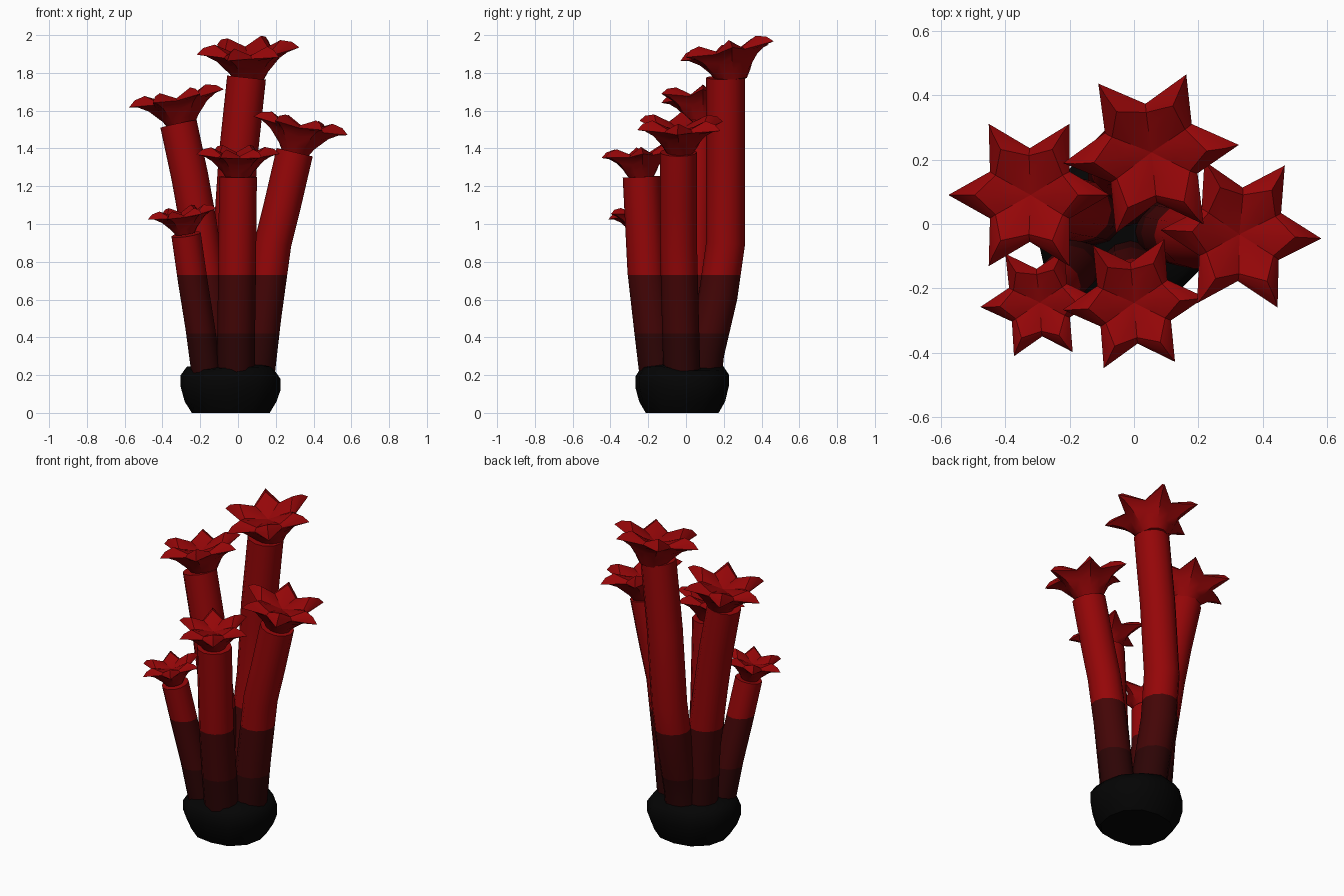
import bpy, bmesh, math, random
from mathutils import Vector

if "Cube" in bpy.data.objects:
    bpy.data.objects.remove(bpy.data.objects["Cube"])

random.seed(4)


def material(name, rgb):
    m = bpy.data.materials.new(name)
    m.diffuse_color = (*rgb, 1)
    m.use_nodes = True
    m.node_tree.nodes["Principled BSDF"].inputs["Base Color"].default_value = m.diffuse_color
    return m


RED = material("red", (0.30, 0.0018, 0.0024))
DARK = material("dark red", (0.057, 0.0015, 0.0018))
DEEP = material("deep red", (0.026, 0.0013, 0.0015))
BLACK = material("black", (0.0012, 0.0012, 0.0012))


def finish(bm, name, mats, angle=40):
    bmesh.ops.recalc_face_normals(bm, faces=bm.faces)
    me = bpy.data.meshes.new(name)
    bm.to_mesh(me)
    bm.free()
    ob = bpy.data.objects.new(name, me)
    bpy.context.collection.objects.link(ob)
    for m in mats:
        me.materials.append(m)
    bpy.ops.object.select_all(action='DESELECT')
    ob.select_set(True)
    bpy.context.view_layer.objects.active = ob
    bpy.ops.object.shade_smooth_by_angle(angle=math.radians(angle))
    return ob


def loft(bm, rings):
    """Bridge rings of points; a ring of one point closes to a tip."""
    rows = [[bm.verts.new(p) for p in r] for r in rings]
    for a, b in zip(rows, rows[1:]):
        n = len(a)
        for i in range(n):
            j = (i + 1) % n
            if len(b) == 1:
                bm.faces.new((a[i], a[j], b[0]))
            else:
                bm.faces.new((a[i], a[j], b[j], b[i]))
    bm.faces.new(rows[0][::-1])
    if len(rows[-1]) > 1:
        bm.faces.new(rows[-1])


def frame(axis):
    axis = axis.normalized()
    u = Vector((0, 1, 0)).cross(axis).normalized()
    return u, axis.cross(u), axis


def stalk(name, path, radius):
    # round tube swept along the path, cut into bands at fixed heights
    pts = [Vector(p) for p in path]
    rings = []
    for i, p in enumerate(pts):
        u, v, _ = frame(pts[min(i + 1, len(pts) - 1)] - pts[max(i - 1, 0)])
        rings.append([p + radius * (math.cos(t) * u + math.sin(t) * v)
                      for t in (math.tau * k / 12 for k in range(12))])
    bm = bmesh.new()
    loft(bm, rings)
    for z in (0.42, 0.73):
        bmesh.ops.bisect_plane(bm, geom=bm.verts[:] + bm.edges[:] + bm.faces[:],
                               plane_co=(0, 0, z), plane_no=(0, 0, 1))
    for f in bm.faces:
        z = f.calc_center_median().z
        f.material_index = 0 if z > 0.73 else 1 if z > 0.42 else 2
    finish(bm, name, [RED, DARK, DEEP])


# (radius, height) at petal tip, then at the notch between petals
PETAL = [(.28, -.04, .28, -.04), (.38, .12, .38, .12), (.62, .38, .47, .30),
         (.82, .50, .54, .43), (1.0, .54, .57, .49), (.86, .66, .54, .52),
         (.64, .71, .48, .54), (.33, .55, .28, .50)]


def flower(name, neck, size, phase, tilt):
    # six-petalled cup, tilted on its neck
    u, v, w = frame(Vector((*tilt, 1)))
    neck = Vector(neck)
    rings = []
    for rt, zt, rn, zn in PETAL:
        ring = []
        for k in range(12):
            r, z = (rn, zn) if k % 2 else (rt, zt)
            t = math.radians(phase + 30 * k)
            ring.append(neck + size * (r * math.cos(t) * u + r * math.sin(t) * v + z * w))
        rings.append(ring)
    rings.append([neck + size * 0.44 * w])
    bm = bmesh.new()
    loft(bm, rings)
    finish(bm, name, [RED], 30)


# name, stalk path, stalk radius, flower neck, size, phase, tilt
CORAL = [
    ("back", [(-.04, .08, .15), (-.04, .10, .32), (-.04, .17, .62), (-.03, .21, .90),
              (0, .21, 1.35), (.045, .21, 1.775)], .103,
     (.06, .245, 1.77), .275, 6, (-.05, -.19)),
    ("left", [(-.12, .03, .15), (-.15, .04, .6), (-.21, .05, 1.0), (-.255, .06, 1.25),
              (-.315, .07, 1.53)], .098,
     (-.30, .09, 1.53), .255, 0, (-.19, 0)),
    ("right", [(.09, -.02, .15), (.13, -.03, .5), (.185, -.04, .9), (.235, -.04, 1.1),
               (.30, -.04, 1.38)], .098,
     (.305, -.032, 1.385), .255, -3, (.2, 0)),
    ("front", [(-.01, -.14, .15), (-.01, -.17, .4), (-.005, -.21, .75),
               (0, -.235, 1.25)], .1,
     (0, -.235, 1.25), .222, 5, (0, -.1)),
    ("small", [(-.16, -.11, .15), (-.20, -.15, .45), (-.24, -.19, .7),
               (-.275, -.23, .945)], .078,
     (-.28, -.235, .955), .185, 4, (-.15, -.1)),
]
for name, path, radius, neck, size, phase, tilt in CORAL:
    stalk(name + "_stalk", path, radius)
    flower(name + "_flower", neck, size, phase, tilt)

# lumpy rock base: rounded-square rings with slight unevenness
wobble = [random.uniform(0.98, 1.03) for _ in range(12)]
lift = [random.uniform(-.015, .015) for _ in range(12)]
rings = []
for scale, z in [(.78, 0), (.92, .06), (1.0, .13), (1.0, .19), (.88, .235), (.5, .25)]:
    ring = []
    for k in range(12):
        t = math.tau * k / 12
        c, s = math.cos(t), math.sin(t)
        r = scale * wobble[k] / (abs(c) ** 2.3 + abs(s) ** 2.3) ** (1 / 2.3)
        ring.append((-.035 + .262 * r * c, -.02 + .25 * r * s, z + (lift[k] if z > .1 else 0)))
    rings.append(ring)
bm = bmesh.new()
loft(bm, rings)
finish(bm, "rock_base", [BLACK], 50)
